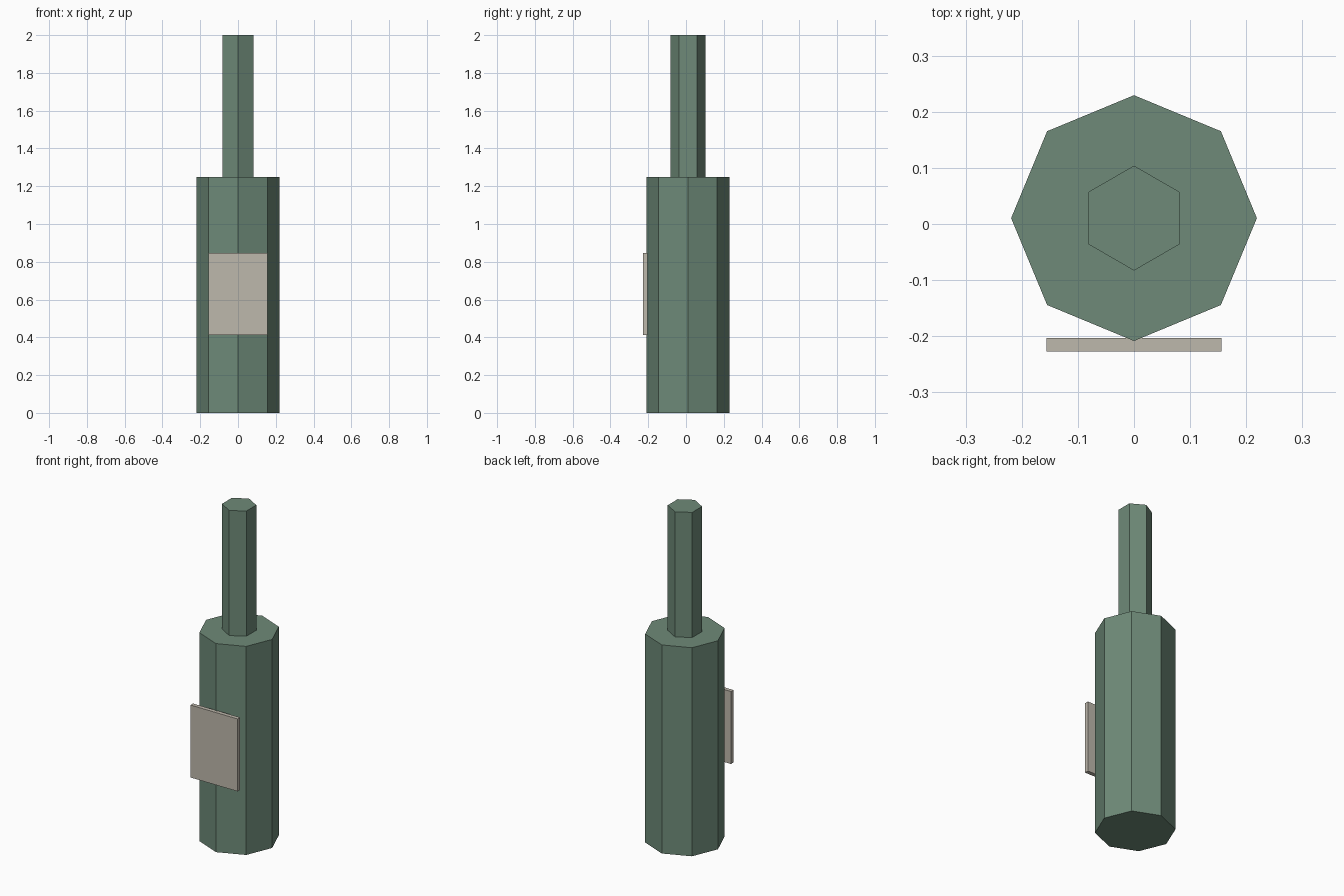
import bpy
import math

if "Cube" in bpy.data.objects:
    bpy.data.objects.remove(bpy.data.objects["Cube"])

CENTRE_Y = 0.0105


def material(name, colour):
    mat = bpy.data.materials.new(name)
    mat.diffuse_color = (*colour, 1.0)
    mat.use_nodes = True
    mat.node_tree.nodes["Principled BSDF"].inputs["Base Color"].default_value = mat.diffuse_color
    return mat


def finish(name, mat):
    obj = bpy.context.object
    obj.name = name
    obj.data.materials.append(mat)
    return obj


def prism(name, sides, radius, z0, z1, mat):
    # Upright prism with one corner pointing to the back
    bpy.ops.mesh.primitive_cylinder_add(
        vertices=sides, radius=radius, depth=z1 - z0,
        location=(0, CENTRE_Y, (z0 + z1) / 2))
    return finish(name, mat)


green = material("muted green", (0.156, 0.254, 0.188))
beige = material("warm grey", (0.515, 0.479, 0.413))

# Eight-sided body and six-sided neck
prism("body", 8, 0.219, 0.0, 1.25, green)
prism("neck", 6, 0.0935, 1.25, 2.0, green)

# Flat label plate on the front
bpy.ops.mesh.primitive_cube_add(size=1, location=(0, -0.215, 0.63))
plate = finish("label_plate", beige)
plate.scale = (0.312, 0.024, 0.434)
bpy.ops.object.transform_apply(location=False, rotation=False, scale=True)
